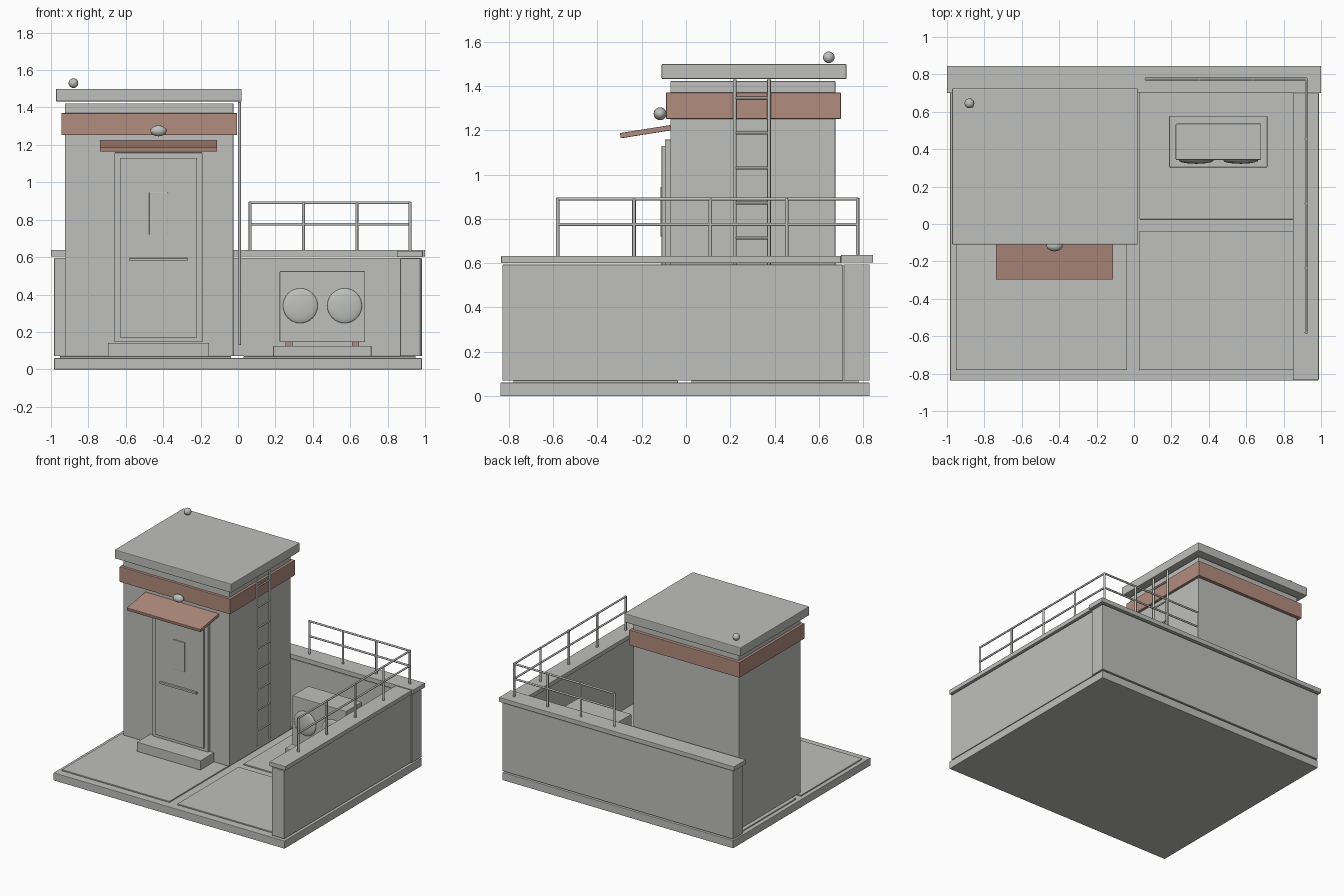
import bpy
import math
from mathutils import Vector

if "Cube" in bpy.data.objects:
    bpy.data.objects.remove(bpy.data.objects["Cube"], do_unlink=True)


def make_material(name, rgb):
    mat = bpy.data.materials.new(name)
    mat.use_nodes = True
    mat.diffuse_color = (*rgb, 1)
    mat.node_tree.nodes["Principled BSDF"].inputs["Base Color"].default_value = (*rgb, 1)
    return mat


CONCRETE = make_material("pale concrete grey", (0.52, 0.53, 0.505))
CLAY = make_material("clay brown", (0.45, 0.265, 0.21))


def finish(name, mat):
    obj = bpy.context.object
    obj.name = name
    obj.data.materials.append(mat)
    return obj


def box(name, xs, ys, zs, mat=CONCRETE, bevel=0.003):
    """Box spanning the given (min, max) ranges, with softened edges."""
    bpy.ops.mesh.primitive_cube_add(size=1)
    obj = finish(name, mat)
    spans = (xs, ys, zs)
    for v in obj.data.vertices:
        v.co = [(a + b) / 2 + c * (b - a) for (a, b), c in zip(spans, v.co)]
    if bevel:
        mod = obj.modifiers.new("soft edges", "BEVEL")
        mod.width = bevel
        mod.segments = 2
    return obj


def tube(name, start, end, radius=0.008):
    a, b = Vector(start), Vector(end)
    bpy.ops.mesh.primitive_cylinder_add(vertices=12, radius=radius,
                                        depth=(b - a).length, location=(a + b) / 2)
    obj = finish(name, CONCRETE)
    obj.rotation_euler = (b - a).to_track_quat("Z", "Y").to_euler()
    bpy.ops.object.shade_smooth_by_angle(angle=math.radians(40))
    return obj


def ball(name, centre, radii):
    bpy.ops.mesh.primitive_uv_sphere_add(segments=32, ring_count=16, radius=1, location=centre)
    obj = finish(name, CONCRETE)
    obj.scale = radii
    bpy.ops.object.shade_smooth()
    return obj


# Ground slab and four thin paving panels
box("base_slab", (-0.983, 0.983), (-0.838, 0.83), (0, 0.06))
for side, xs in (("right", (-0.953, -0.037)), ("left", (0.03, 0.95))):
    for end, ys in (("front", (-0.78, -0.037)), ("back", (0.025, 0.78))):
        box(f"paving_{end}_{side}", xs, ys, (0.06, 0.07), bevel=0.002)

# Boundary walls and copings
box("back_wall", (-0.983, 0.983), (0.712, 0.83), (0.07, 0.595))
box("back_coping", (-1, 1), (0.70, 0.845), (0.603, 0.638))
box("side_wall", (0.867, 0.975), (-0.83, 0.71), (0.07, 0.593))
box("side_coping", (0.85, 0.988), (-0.835, 0.70), (0.6, 0.633))

# Tower, band and roof
box("tower", (-0.925, -0.025), (-0.07, 0.675), (0.07, 1.422))
box("tower_band", (-0.945, -0.005), (-0.09, 0.70), (1.252, 1.37), CLAY)
box("roof_slab", (-0.973, 0.02), (-0.11, 0.725), (1.432, 1.5), bevel=0.005)
ball("roof_finial", (-0.88, 0.645, 1.53), (0.026, 0.026, 0.026))

# Door with frame, vision panel, push bar and step
DOOR_X = -0.425
for name, half, ys, zs in (
        ("door_frame", 0.235, (-0.095, -0.065), (0.145, 1.158)),
        ("door_panel", 0.207, (-0.11, -0.09), (0.17, 1.13)),
        ("door_vision_panel", 0.05, (-0.116, -0.108), (0.72, 0.945)),
        ("door_push_bar", 0.156, (-0.125, -0.108), (0.579, 0.594)),
        ("door_step", 0.27, (-0.235, -0.07), (0.07, 0.142))):
    box(name, (DOOR_X - half, DOOR_X + half), ys, zs, bevel=0.002)

# Canopy sloping down to the front, with a lamp above it
canopy = box("canopy", (-0.738, -0.112), (-0.115, 0.115), (-0.012, 0.012), CLAY)
canopy.location = (0, -0.183, 1.194)
canopy.rotation_euler.x = math.radians(9)
ball("door_lamp", (DOOR_X, -0.117, 1.275), (0.043, 0.029, 0.029))

# Wall ladder
for side, y in (("front", 0.22), ("back", 0.375)):
    tube(f"ladder_rail_{side}", (0.008, y, 0.13), (0.008, y, 1.43))
for i in range(8):
    z = 0.24 + i * 0.158
    tube(f"ladder_rung_{i + 1}", (0.008, 0.22, z), (0.008, 0.375, z), 0.006)

# Guard rails on both copings
for i, y in enumerate((-0.58, -0.235, 0.11, 0.455, 0.775)):
    tube(f"side_rail_post_{i + 1}", (0.92, y, 0.63), (0.92, y, 0.895))
for i in range(3):
    x = 0.065 + i * 0.285
    tube(f"back_rail_post_{i + 1}", (x, 0.775, 0.635), (x, 0.775, 0.895))
for level, z in (("mid", 0.775), ("top", 0.89)):
    tube(f"side_rail_{level}", (0.92, -0.585, z), (0.92, 0.775, z), 0.007)
    tube(f"back_rail_{level}", (0.06, 0.775, z), (0.92, 0.775, z), 0.007)

# Cooling unit on its pad, with feet and two fan covers
box("unit_pad", (0.188, 0.713), (0.303, 0.577), (0.07, 0.125))
box("unit_body", (0.223, 0.68), (0.343, 0.536), (0.145, 0.525), bevel=0.004)
for side, x in (("right", 0.273), ("left", 0.628)):
    box(f"unit_foot_{side}", (x - 0.018, x + 0.018), (0.36, 0.52), (0.125, 0.146), CLAY, 0)
for side, x in (("right", 0.333), ("left", 0.57)):
    ball(f"fan_cover_{side}", (x, 0.34, 0.34), (0.093, 0.018, 0.093))
